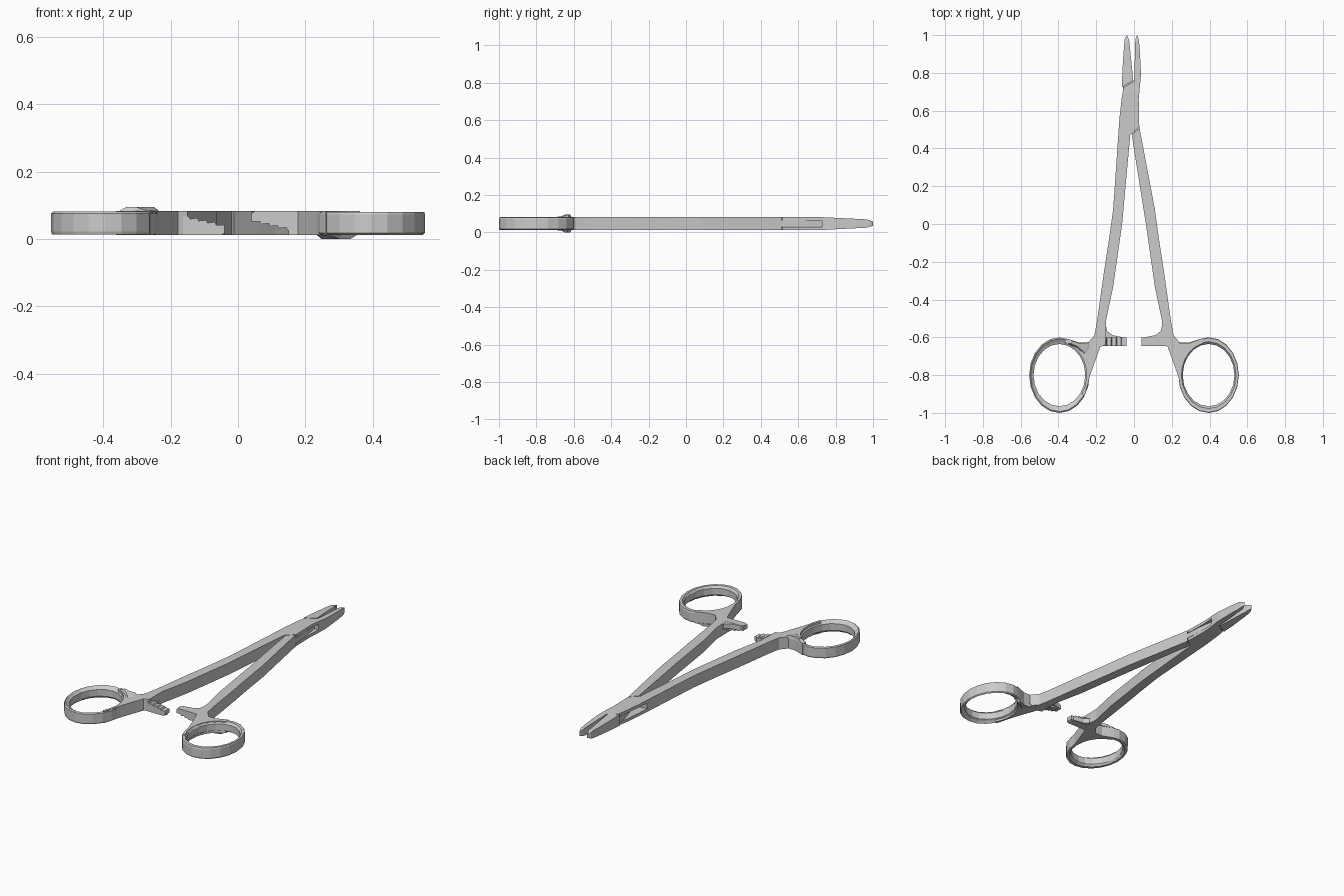
import bpy, bmesh, math
from mathutils import Matrix, Vector

if "Cube" in bpy.data.objects:
    bpy.data.objects.remove(bpy.data.objects["Cube"])

MID = 0.0475                      # mid height of the instrument
LOW, HIGH = 0.012, 0.083
TURN = Matrix.Translation((0, 0, 2 * MID)) @ Matrix.Rotation(math.pi, 4, 'Y')
IDENT = Matrix.Identity(4)


def finish(name, bm, matrix=IDENT):
    bm.transform(matrix)
    bmesh.ops.recalc_face_normals(bm, faces=bm.faces)
    me = bpy.data.meshes.new(name)
    bm.to_mesh(me)
    bm.free()
    ob = bpy.data.objects.new(name, me)
    bpy.context.collection.objects.link(ob)
    return ob


def prism(name, pts, z0=LOW, z1=HIGH, matrix=IDENT, taper=False):
    """Extrude an outline upwards; optionally thin it towards the jaw tips."""
    bm = bmesh.new()
    f = bm.faces.new([bm.verts.new((x, y, z0)) for x, y in pts])
    r = bmesh.ops.extrude_face_region(bm, geom=[f])
    for v in r['geom']:
        if isinstance(v, bmesh.types.BMVert):
            v.co.z = z1
    if taper:
        for y in (0.7, 0.9, 0.965):
            bmesh.ops.bisect_plane(bm, geom=bm.verts[:] + bm.edges[:] + bm.faces[:],
                                   plane_co=(0, y, 0), plane_no=(0, 1, 0))
        for v in bm.verts:
            t = max(0, v.co.y - 0.7) / 0.3
            k = 1 - 0.42 * t - 0.25 * max(0, v.co.y - 0.965) / 0.035
            v.co.z = MID + (v.co.z - MID) * k
    return finish(name, bm, matrix)


def ellipse(rx, ry, deg):
    a = math.radians(deg)
    return (-0.395 + rx * math.cos(a), -0.80 + ry * math.sin(a))


def ring(name, matrix):
    """Oval finger ring swept from a sloped section."""
    n = 20
    section = [(0.158, 0.197, 0.014), (0.16, 0.20, 0.022), (0.16, 0.20, 0.076),
               (0.154, 0.193, 0.082), (0.146, 0.178, 0.072), (0.137, 0.165, 0.066),
               (0.137, 0.165, 0.026), (0.145, 0.177, 0.014)]
    bm = bmesh.new()
    rows = [[bm.verts.new((*ellipse(rx, ry, 360 * i / n), z)) for rx, ry, z in section]
            for i in range(n)]
    m = len(section)
    for i in range(n):
        a, b = rows[i], rows[(i + 1) % n]
        for j in range(m):
            k = (j + 1) % m
            bm.faces.new((a[j], b[j], b[k], a[k]))
    return finish(name, bm, matrix)


def ratchet(name, matrix):
    """Stepped catch bar, profile in x-z extruded along y."""
    prof = [(-0.19, LOW), (-0.05, LOW), (-0.04, 0.018), (-0.04, 0.042)]
    x, z = -0.065, 0.042
    for i in range(4):
        prof += [(x, z), (x - 0.004, z + 0.009)]
        x, z = x - 0.026, z + 0.006
    prof.append((-0.19, z))
    bm = bmesh.new()
    f = bm.faces.new([bm.verts.new((px, -0.645, pz)) for px, pz in prof])
    r = bmesh.ops.extrude_face_region(bm, geom=[f])
    bmesh.ops.translate(bm, vec=(0, 0.043, 0),
                        verts=[v for v in r['geom'] if isinstance(v, bmesh.types.BMVert)])
    return finish(name, bm, matrix)


def pad(name, matrix):
    """Raised lip where the shank meets the ring."""
    base = [(-0.365, -0.632), (-0.35, -0.608), (-0.29, -0.628), (-0.225, -0.625),
            (-0.215, -0.66), (-0.25, -0.71), (-0.275, -0.685), (-0.31, -0.655)]
    ob = prism(name, base, 0.076, 0.095)
    c = Vector((-0.285, -0.637))
    for v in ob.data.vertices:
        if v.co.z > 0.09:
            v.co.xy = c + (v.co.xy - c) * 0.6
            v.co.z = 0.095 if v.co.y > -0.65 else 0.086
    ob.data.transform(matrix)
    return ob


# Shared outline of one handle, from outer edge round the ring to inner edge
handle = [(-0.11, 0.08), (-0.135, -0.10), (-0.16, -0.26), (-0.195, -0.51), (-0.21, -0.59),
          (-0.245, -0.632), (-0.29, -0.632), (-0.36, -0.605)]
handle += [ellipse(0.144, 0.172, d) for d in range(77, -40, -16)]
handle += [(-0.262, -0.91), (-0.232, -0.80), (-0.20, -0.71), (-0.178, -0.65),
           (-0.15, -0.64), (-0.148, -0.51), (-0.11, -0.33), (-0.063, 0.0)]

# Outer half: left handle, box joint and right jaw
outer = prism("outer_half", handle + [
    (-0.02, 0.47), (0.028, 0.515), (0.025, 0.66), (0.037, 0.79), (0.031, 0.92),
    (0.025, 0.98), (0.016, 1.0), (0.007, 0.975), (0.001, 0.757), (-0.056, 0.722),
    (-0.066, 0.66), (-0.077, 0.56)], taper=True)

# Slot through the box joint
cutter = prism("slot_cutter", [(-0.2, 0.49), (0.2, 0.49), (0.2, 0.728), (-0.2, 0.728)],
               0.03, 0.065)
cutter.hide_render = True
cutter.hide_set(True)
mod = outer.modifiers.new("slot", 'BOOLEAN')
mod.operation = 'DIFFERENCE'
mod.solver = 'EXACT'
mod.object = cutter

# Inner half: right handle, tongue through the slot, left jaw
prism("inner_handle", handle + [(0.012, 0.472), (-0.029, 0.51)], matrix=TURN)
prism("inner_tongue", [(-0.005, 0.46), (0.03, 0.48), (0.024, 0.60), (0.005, 0.72),
                       (-0.006, 0.77), (-0.058, 0.76), (-0.058, 0.68), (-0.03, 0.58)],
      0.032, 0.063)
prism("left_jaw", [(-0.063, 0.724), (-0.004, 0.759), (-0.014, 0.86), (-0.026, 0.975),
                   (-0.037, 1.0), (-0.049, 0.98), (-0.056, 0.90), (-0.062, 0.80)],
      taper=True)

# Rings, catches and lips on both sides
fillet = [(-0.15, -0.53), (-0.143, -0.565), (-0.115, -0.588), (-0.055, -0.600),
          (-0.04, -0.615), (-0.04, -0.630), (-0.05, -0.643), (-0.155, -0.645)]
for side, m in (("left", IDENT), ("right", TURN)):
    ring(side + "_finger_ring", m)
    ratchet(side + "_ratchet", m)
    prism(side + "_ratchet_root", fillet, LOW + 0.001, 0.042, m)
    pad(side + "_ring_lip", m)
